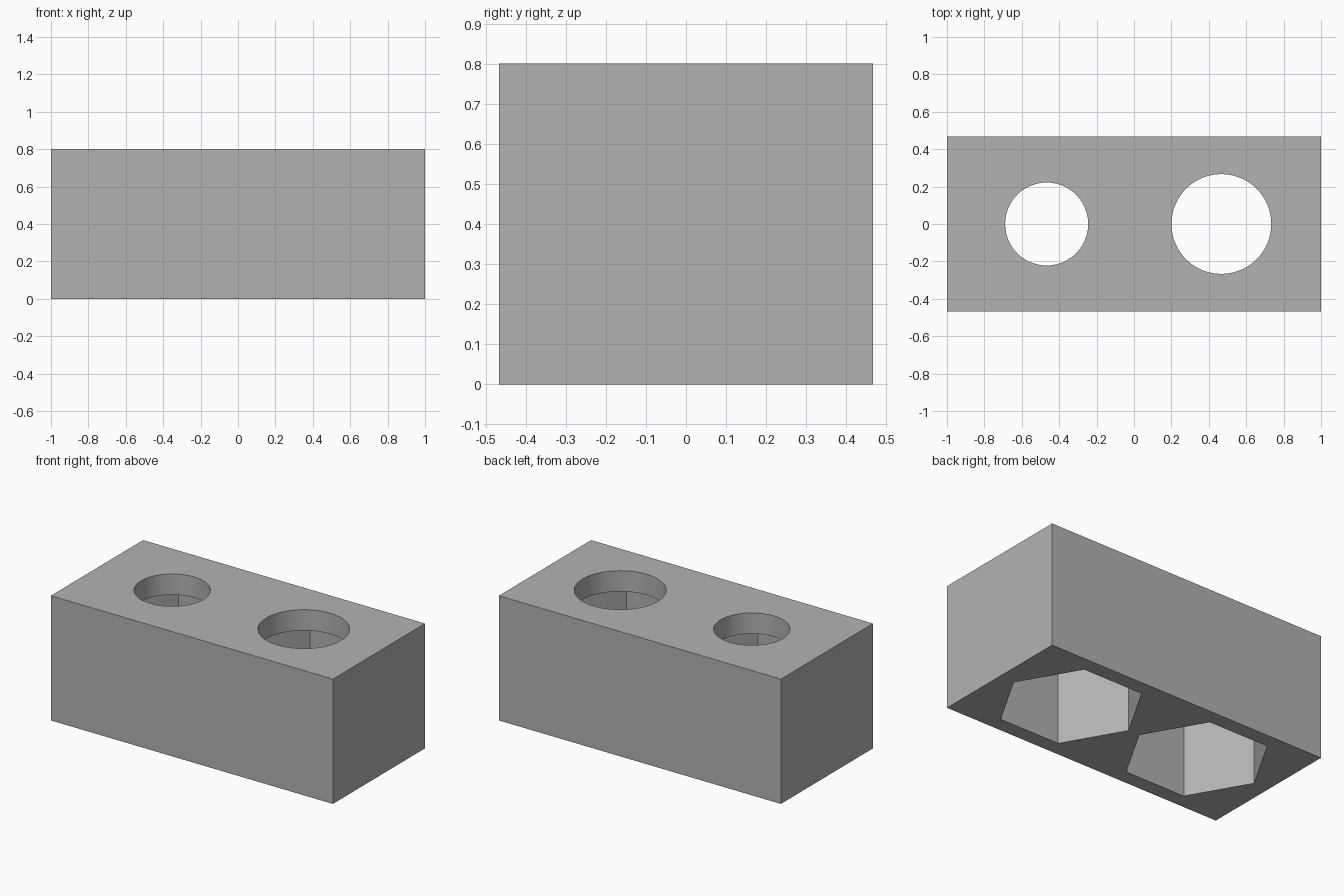
import bpy
import math

# Remove the default cube
default = bpy.data.objects.get("Cube")
if default:
    bpy.data.objects.remove(default, do_unlink=True)

LENGTH, DEPTH, HEIGHT = 2.0, 0.933, 0.8
POCKET_TOP = 0.667
HEX_RADIUS = 0.427

# Single plain grey
grey = bpy.data.materials.new("plain_grey")
grey.use_nodes = True
colour = (0.448, 0.448, 0.448, 1.0)
grey.diffuse_color = colour
grey.node_tree.nodes["Principled BSDF"].inputs["Base Color"].default_value = colour


def prism(name, sides, radius, x, bottom, top, turn=0.0):
    """Upright prism used as a cutter."""
    bpy.ops.mesh.primitive_cylinder_add(
        vertices=sides, radius=radius, depth=top - bottom,
        location=(x, 0, (bottom + top) / 2), rotation=(0, 0, turn))
    obj = bpy.context.object
    obj.name = name
    obj.hide_render = True
    return obj


def cut(target, cutter):
    """Subtract the cutter, then discard it."""
    mod = target.modifiers.new("cut", "BOOLEAN")
    mod.operation = "DIFFERENCE"
    mod.solver = "EXACT"
    mod.object = cutter
    bpy.context.view_layer.objects.active = target
    bpy.ops.object.modifier_apply(modifier=mod.name)
    bpy.data.objects.remove(cutter, do_unlink=True)


# Solid block
bpy.ops.mesh.primitive_cube_add(size=1, location=(0, 0, HEIGHT / 2))
block = bpy.context.object
block.name = "block"
block.scale = (LENGTH, DEPTH, HEIGHT)
bpy.ops.object.transform_apply(location=True, scale=True)
block.data.materials.append(grey)

# Hexagonal pockets from below, with a round hole through each roof
for x, hole_radius in ((-0.467, 0.222), (0.467, 0.267)):
    # Hexagon corners point along x
    cut(block, prism("hex_cutter", 6, HEX_RADIUS, x, -0.1, POCKET_TOP, math.pi / 6))
    cut(block, prism("hole_cutter", 48, hole_radius, x, 0.4, 1.0))

# Smooth hole walls, crisp edges elsewhere
for face in block.data.polygons:
    face.material_index = 0
bpy.ops.object.select_all(action="DESELECT")
block.select_set(True)
bpy.context.view_layer.objects.active = block
bpy.ops.object.shade_smooth_by_angle(angle=math.radians(30))
